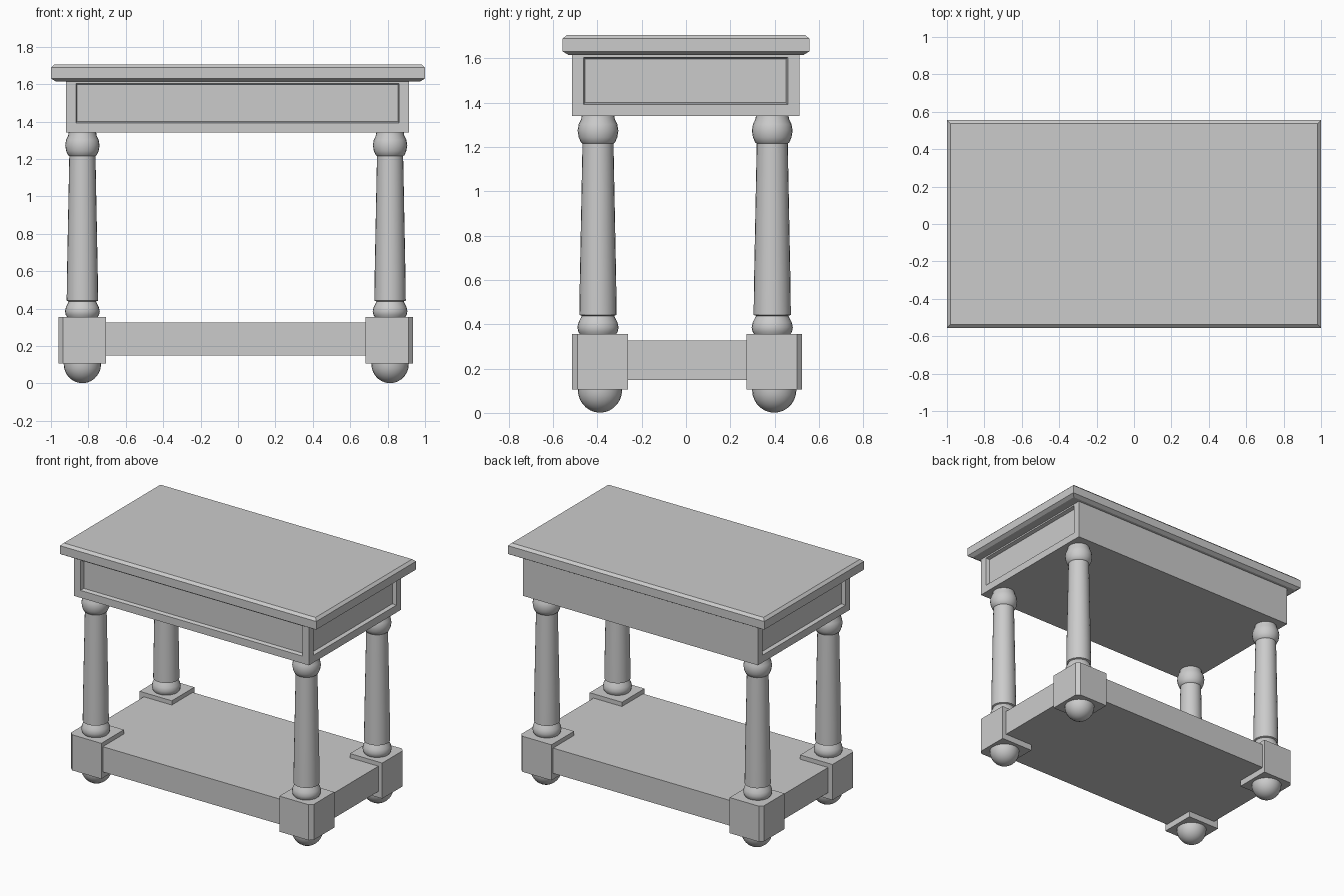
import bpy, bmesh, math

if "Cube" in bpy.data.objects:
    bpy.data.objects.remove(bpy.data.objects["Cube"])


def finish(bm, name):
    bmesh.ops.recalc_face_normals(bm, faces=bm.faces)
    me = bpy.data.meshes.new(name)
    bm.to_mesh(me)
    bm.free()
    ob = bpy.data.objects.new(name, me)
    bpy.context.collection.objects.link(ob)
    return ob


def box(x0, x1, y0, y1, z0, z1):
    bm = bmesh.new()
    bmesh.ops.create_cube(bm, size=1)
    for v in bm.verts:
        v.co = (x1 if v.co.x > 0 else x0, y1 if v.co.y > 0 else y0, z1 if v.co.z > 0 else z0)
    bm.normal_update()
    return bm


def turned(name, profile, x, y, sides=24):
    # revolve an (r, z) profile about a vertical axis
    bm = bmesh.new()
    vs = [bm.verts.new((x + r, y, z)) for r, z in profile]
    es = [bm.edges.new(p) for p in zip(vs, vs[1:])]
    bmesh.ops.spin(bm, geom=vs + es, cent=(x, y, 0), axis=(0, 0, 1),
                   angle=math.tau, steps=sides, use_duplicate=False)
    bmesh.ops.remove_doubles(bm, verts=bm.verts, dist=1e-4)
    ob = finish(bm, name)
    bpy.ops.object.select_all(action='DESELECT')
    bpy.context.view_layer.objects.active = ob
    ob.select_set(True)
    bpy.ops.object.shade_smooth_by_angle(angle=math.radians(35))
    return ob


# table top: stacked rectangles giving bevelled rims
bm = bmesh.new()
rings = []
for inset, z in [(0.025, 1.615), (0.0, 1.63), (0.0, 1.688), (0.018, 1.705)]:
    a, b = 1 - inset, 0.556 - inset
    rings.append([bm.verts.new((sx * a, sy * b, z))
                  for sx, sy in [(-1, -1), (1, -1), (1, 1), (-1, 1)]])
for lo, hi in zip(rings, rings[1:]):
    for i in range(4):
        j = (i + 1) % 4
        bm.faces.new((lo[i], lo[j], hi[j], hi[i]))
bm.faces.new(rings[0])
bm.faces.new(rings[-1])
finish(bm, "table_top")

# apron with recessed panels on the front and both ends, plain back
bm = box(-0.919, 0.914, -0.515, 0.511, 1.34, 1.62)
panels = [f for f in bm.faces if f.normal.y < -0.5 or abs(f.normal.x) > 0.5]
for f in panels:
    bmesh.ops.inset_region(bm, faces=[f], thickness=0.052, use_even_offset=True)
    for v in f.verts:
        if v.co.z > 1.48:
            v.co.z = 1.604
    n = f.normal.copy()
    bmesh.ops.inset_region(bm, faces=[f], thickness=0.007, use_even_offset=True)
    for v in f.verts:
        v.co -= n * 0.025
finish(bm, "apron")

# lower shelf
finish(box(-0.925, 0.905, -0.497, 0.506, 0.148, 0.326), "lower_shelf")

# turned column: base bead, tapered shaft, top bead
column = [(0.0, 0.35), (0.078, 0.35), (0.089, 0.366), (0.093, 0.386), (0.088, 0.408),
          (0.079, 0.425), (0.073, 0.438), (0.084, 0.442), (0.082, 0.6), (0.07, 1.215),
          (0.077, 1.22), (0.087, 1.243), (0.092, 1.273), (0.087, 1.302),
          (0.076, 1.325), (0.073, 1.345), (0.0, 1.345)]
# ball foot: half sphere
foot = [(0.0, 0.11), (0.1, 0.11)] + [
    (0.1 * math.cos(a), 0.104 - 0.103 * math.sin(a))
    for a in [math.pi / 2 * i / 7 for i in range(8)]]

for sx, side in ((-1, "left"), (1, "right")):
    for sy, end in ((-1, "front"), (1, "back")):
        tag = f"{end}_{side}"
        cx, cy = -0.012 + sx * 0.82, 0.005 + sy * 0.393
        if sx > 0:
            cx += 0.005
        turned("column_" + tag, column, cx, cy - 0.009)
        turned("foot_" + tag, foot, cx, cy)
        # corner block with its outer vertical edge chamfered
        bx, by = -0.012 + sx * 0.821, 0.005 + sy * 0.393
        bm = box(bx - 0.126, bx + 0.126, by - 0.126, by + 0.126, 0.105, 0.356)
        outer = [e for e in bm.edges
                 if all((v.co.x - bx) * sx > 0 and (v.co.y - by) * sy > 0 for v in e.verts)]
        bmesh.ops.bevel(bm, geom=outer, offset=0.024, segments=1, affect='EDGES')
        finish(bm, "corner_block_" + tag)
